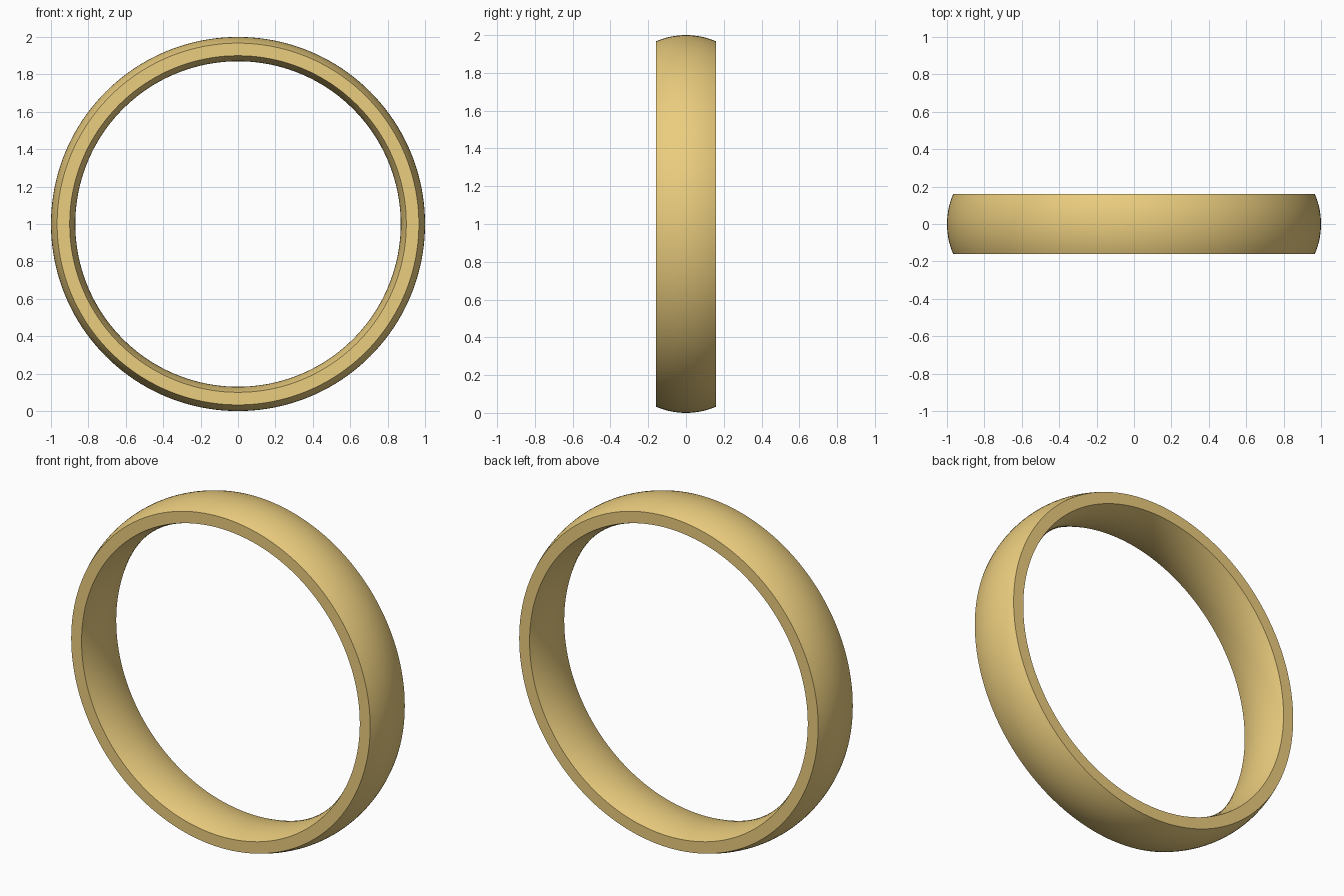
import bpy, bmesh
from math import sin, cos, tau, radians

if "Cube" in bpy.data.objects:
    bpy.data.objects.remove(bpy.data.objects["Cube"])

SEGMENTS, STEPS = 160, 14
HALF_WIDTH = 0.16


def crown(r_mid, r_edge, start, end):
    """Shallow arc across the band width as (y, radius) points."""
    sag = abs(r_mid - r_edge)
    arc_r = (HALF_WIDTH ** 2 + sag ** 2) / (2 * sag)
    sign = 1 if r_mid > r_edge else -1
    points = []
    for i in range(STEPS + 1):
        y = start + (end - start) * i / STEPS
        points.append((y, r_mid - sign * (arc_r - (arc_r ** 2 - y ** 2) ** 0.5)))
    return points


# Closed cross-section: domed outside, flat rims, comfort-fit inside
profile = (crown(1.0, 0.967, -HALF_WIDTH, HALF_WIDTH)
           + crown(0.87, 0.90, HALF_WIDTH, -HALF_WIDTH))

# Sweep the section round the y axis
bm = bmesh.new()
rings = []
for s in range(SEGMENTS):
    a = tau * s / SEGMENTS
    rings.append([bm.verts.new((r * cos(a), y, 1 + r * sin(a))) for y, r in profile])
n = len(profile)
for s in range(SEGMENTS):
    here, after = rings[s], rings[(s + 1) % SEGMENTS]
    for i in range(n):
        j = (i + 1) % n
        bm.faces.new((here[i], here[j], after[j], after[i]))
bmesh.ops.recalc_face_normals(bm, faces=bm.faces)
mesh = bpy.data.meshes.new("ring_band")
bm.to_mesh(mesh)
bm.free()

band = bpy.data.objects.new("ring_band", mesh)
bpy.context.collection.objects.link(band)

# Gold finish
gold = bpy.data.materials.new("gold")
gold.diffuse_color = (0.83, 0.61, 0.21, 1)
gold.use_nodes = True
gold.node_tree.nodes["Principled BSDF"].inputs["Base Color"].default_value = gold.diffuse_color
mesh.materials.append(gold)

# Smooth band with crisp rims
bpy.context.view_layer.objects.active = band
band.select_set(True)
bpy.ops.object.shade_smooth_by_angle(angle=radians(30))
